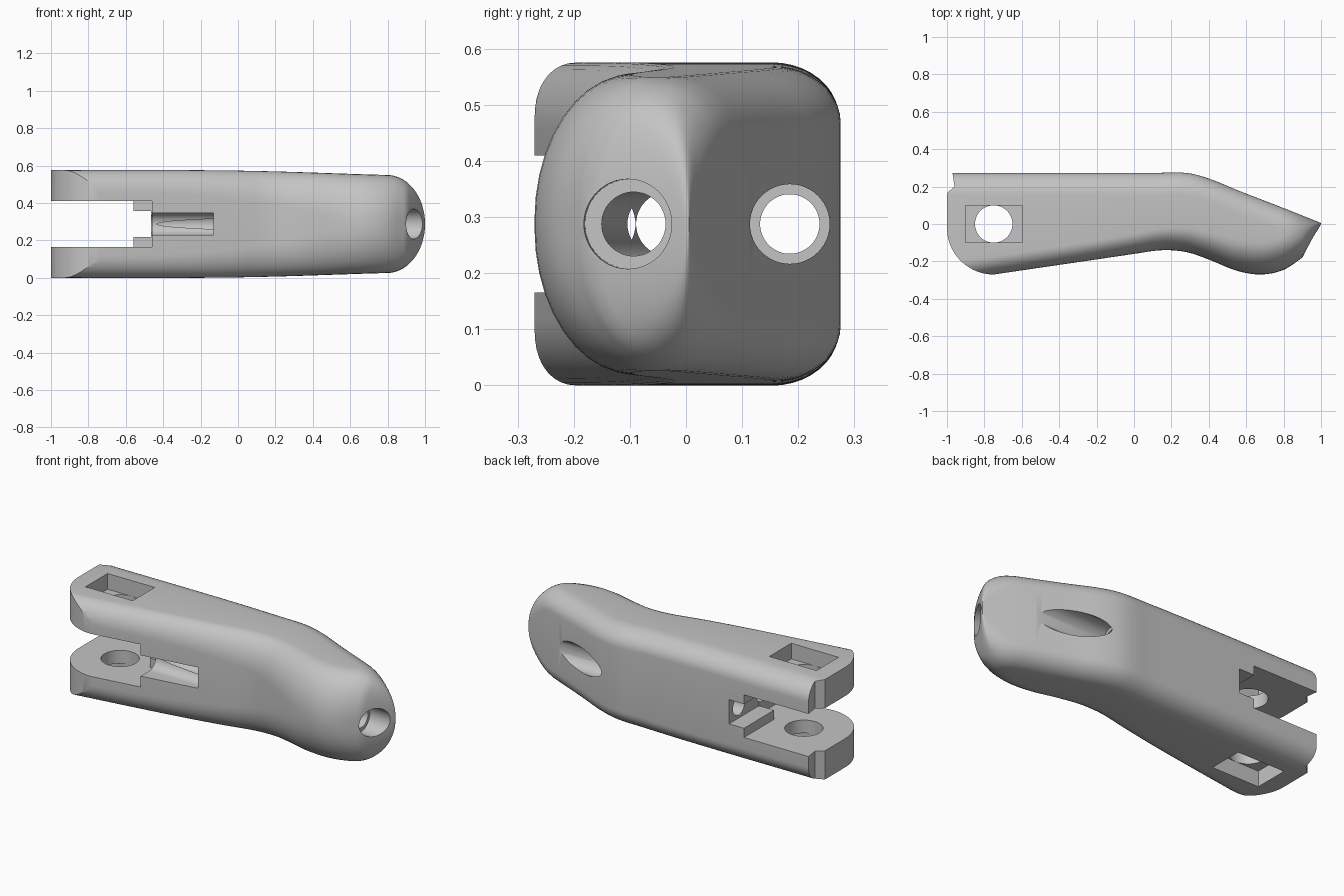
import bpy, bmesh, math
from mathutils import Vector

cube = bpy.data.objects.get("Cube")
if cube:
    bpy.data.objects.remove(cube, do_unlink=True)

MID = 0.2875  # height of the horizontal symmetry plane

grey = bpy.data.materials.new("plain_grey")
grey.use_nodes = True
grey.diffuse_color = (0.55, 0.55, 0.55, 1)
grey.node_tree.nodes["Principled BSDF"].inputs["Base Color"].default_value = (0.55, 0.55, 0.55, 1)


def curve(keys, x):
    """Smooth interpolation through (x, value) keys."""
    if x <= keys[0][0]:
        return keys[0][1]
    for i in range(len(keys) - 1):
        (x0, v0), (x1, v1) = keys[i], keys[i + 1]
        if x <= x1:
            a, b = keys[max(i - 1, 0)], keys[min(i + 2, len(keys) - 1)]
            h, t = x1 - x0, (x - x0) / (x1 - x0)
            m0 = (v1 - a[1]) / (x1 - a[0]) * h
            m1 = (b[1] - v0) / (b[0] - x0) * h
            return ((2*t**3 - 3*t*t + 1) * v0 + (t**3 - 2*t*t + t) * m0
                    + (3*t*t - 2*t**3) * v1 + (t**3 - t*t) * m1)
    return keys[-1][1]


def make(name, bm):
    bmesh.ops.recalc_face_normals(bm, faces=bm.faces)
    mesh = bpy.data.meshes.new(name)
    bm.to_mesh(mesh)
    bm.free()
    obj = bpy.data.objects.new(name, mesh)
    bpy.context.collection.objects.link(obj)
    mesh.materials.append(grey)
    return obj


def loft(name, rings):
    bm = bmesh.new()
    loops = [[bm.verts.new(p) for p in ring] for ring in rings]
    n = len(loops[0])
    for a, b in zip(loops, loops[1:]):
        for i in range(n):
            j = (i + 1) % n
            bm.faces.new((a[i], a[j], b[j], b[i]))
    bm.faces.new(loops[0])
    bm.faces.new(loops[-1])
    return make(name, bm)


def prism(name, outline, z0, z1):
    return loft(name, [[(x, y, z) for x, y in outline] for z in (z0, z1)])


def box(name, xs, ys, zs):
    return prism(name, [(xs[0], ys[0]), (xs[1], ys[0]), (xs[1], ys[1]), (xs[0], ys[1])], *zs)


def rod(name, start, end, radius, sides=48):
    start, end = Vector(start), Vector(end)
    q = (end - start).to_track_quat('Z', 'Y')
    ring = [q @ Vector((radius * math.cos(2 * math.pi * i / sides),
                        radius * math.sin(2 * math.pi * i / sides), 0)) for i in range(sides)]
    return loft(name, [[p + c for p in ring] for c in (start, end)])


def combine(target, cutter, operation='DIFFERENCE'):
    cutter.hide_render = True
    mod = target.modifiers.new("cut", 'BOOLEAN')
    mod.operation, mod.solver, mod.object = operation, 'EXACT', cutter
    bpy.context.view_layer.objects.active = target
    bpy.ops.object.modifier_apply(modifier=mod.name)
    bpy.data.objects.remove(cutter, do_unlink=True)


# Plan outline, height and corner rounding along the length
front = [(-1.05, -0.315), (-0.75, -0.27), (-0.3, -0.204), (0, -0.16), (0.15, -0.14), (0.28, -0.15),
         (0.4, -0.19), (0.55, -0.25), (0.68, -0.27), (0.8, -0.245), (0.9, -0.18)]
back = [(-1.05, 0.273), (0.1, 0.273), (0.28, 0.273), (0.4, 0.243), (0.55, 0.182), (0.8, 0.085), (1, 0.005)]
height = [(-1.05, MID), (-0.2, MID), (0.2, 0.281), (0.8, 0.262), (1, 0.26)]
round_y = [(-1.05, 0.1), (-0.3, 0.1), (0.2, 0.12), (0.6, 0.17), (1, 0.17)]
round_z = [(-1.05, 0.11), (-0.3, 0.13), (0.2, 0.18), (0.6, 0.25), (0.8, 0.25), (1, 0.12)]


def section(x):
    yf = curve(front, x) if x < 0.9 else -0.18 + (x - 0.9) * 1.8
    yb = curve(back, x)
    hz = curve(height, x)
    if x > 0.8:
        hz *= math.sqrt(1 - ((x - 0.8) / 0.2) ** 2)
    depth = yb - yf
    fy, fz = min(curve(round_y, x), depth * 0.55), min(curve(round_z, x), hz * 0.97)
    by, bz = min(0.12, depth * 0.4), min(0.1, hz * 0.6)
    half, n = [], 10
    for i in range(n + 1):
        t = math.pi / 2 * i / n
        half.append((yf + fy * (1 - math.cos(t)), hz - fz * (1 - math.sin(t))))
    for i in range(n + 1):
        t = math.pi / 2 * i / n
        half.append((yb - by * (1 - math.sin(t)), hz - bz * (1 - math.cos(t))))
    return ([(x, y, MID + z) for y, z in half]
            + [(x, y, MID - z) for y, z in reversed(half)])


# Body: rounded bent handle with a domed, slanted tip
stations = [-1.05 + 1.85 * i / 60 for i in range(61)]
stations += [0.8 + 0.1995 * math.sin(math.pi / 2 * i / 18) for i in range(1, 19)]
body = loft("lever_body", [section(x) for x in stations])

# Rounded fork end with a small notch at the back
arc = [(-0.75 - 0.25 * math.cos(a), -0.02 - 0.25 * math.sin(a))
       for a in (math.pi / 2 * i / 20 for i in range(21))]
combine(body, prism("fork_outline", arc + [(-0.75, -0.4), (1.1, -0.4), (1.1, 0.4), (-0.97, 0.4),
                    (-0.97, 0.27), (-0.96, 0.2), (-1, 0.165)], -0.1, 0.7), 'INTERSECT')

# Fork slot, deeper at the front, with a narrower recess at the back
slot = [(-1.2, -0.5), (-0.46, -0.5), (-0.46, 0), (-0.56, 0), (-0.56, 0.5), (-1.2, 0.5)]
combine(body, prism("fork_slot", slot, 0.165, 0.41))
combine(body, box("back_recess", (-0.6, -0.465), (-0.05, 0.5), (0.218, 0.357)))

# Pivot hole with a square pocket on each outer face
combine(body, rod("pivot_hole", (-0.75, 0, -0.1), (-0.75, 0, 0.7), 0.1))
for name, zs in (("lower_pocket", (-0.1, 0.09)), ("upper_pocket", (2 * MID - 0.09, 0.7))):
    combine(body, box(name, (-0.9, -0.6), (-0.1, 0.1), zs))

# Back bore with its wider mouth in the slanted rear face
combine(body, rod("back_bore", (-0.6, 0.185, MID), (1.1, 0.185, MID), 0.053))
combine(body, rod("back_counterbore", (0.3, 0.185, MID), (1.1, 0.185, MID), 0.071))

# Tip bore, slightly angled, with its wider mouth
combine(body, rod("tip_bore", (-0.5, -0.03, MID), (1.1, -0.105, MID), 0.057))
combine(body, rod("tip_counterbore", (0.85, -0.1, MID), (1.1, -0.11, MID), 0.08))

# Groove in the front face beside the slot
combine(body, rod("groove_floor", (-0.5, -0.15, MID), (-0.13, -0.15, MID), 0.06))
combine(body, box("groove_mouth", (-0.5, -0.13), (-0.4, -0.15), (MID - 0.06, MID + 0.06)))

bpy.ops.object.select_all(action='DESELECT')
body.select_set(True)
bpy.context.view_layer.objects.active = body
bpy.ops.object.shade_smooth_by_angle(angle=math.radians(30))
